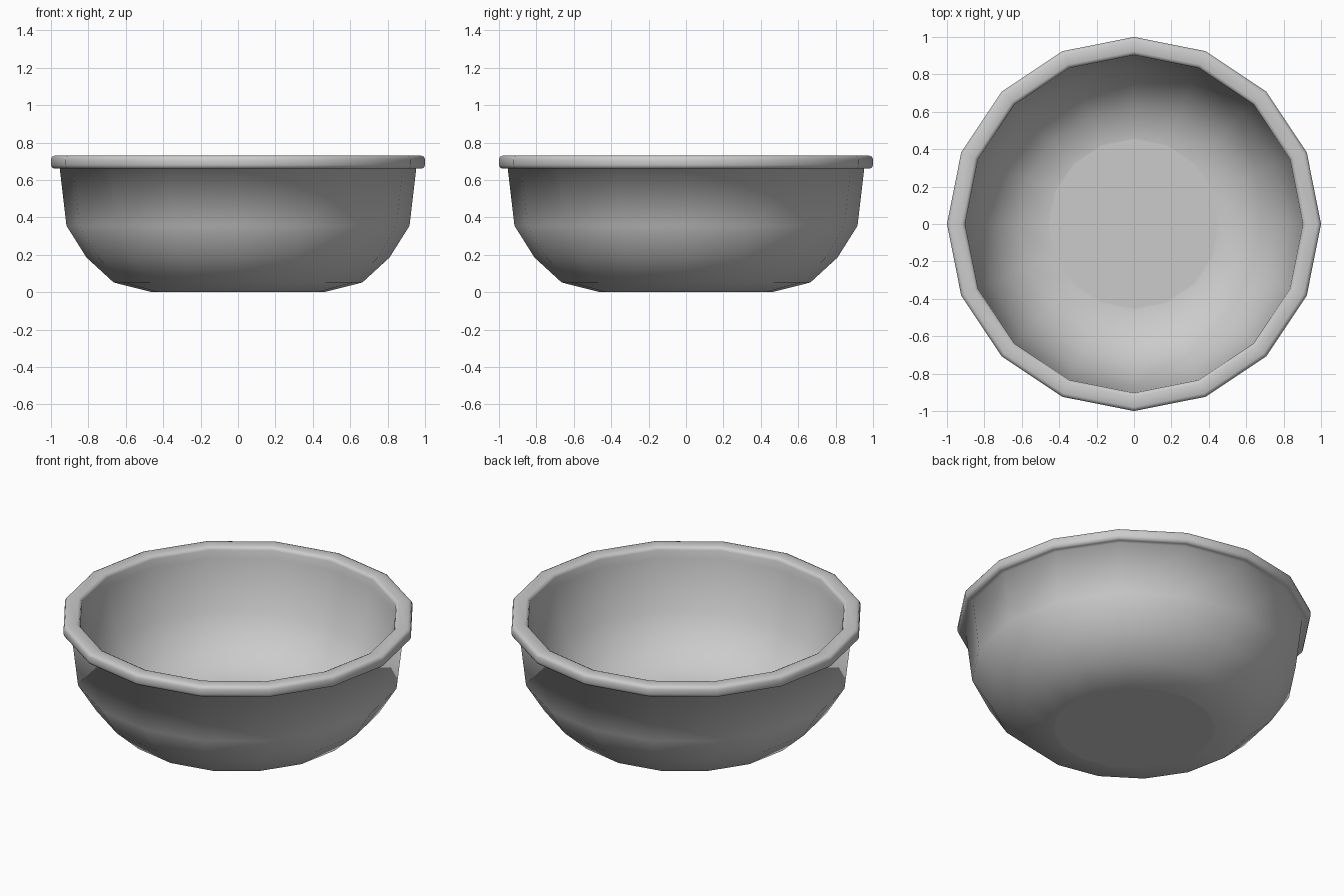
import bpy, math

if "Cube" in bpy.data.objects:
    bpy.data.objects.remove(bpy.data.objects["Cube"])

SIDES = 16

# closed outline of the bowl: outside, rim, then inside (radius, height)
outer = [(0.45, 0.0), (0.46, 0.0), (0.665, 0.052), (0.81, 0.185), (0.917, 0.355), (0.953, 0.66)]
rim = [(0.98, 0.66), (0.994, 0.666), (1.0, 0.68), (1.0, 0.71), (0.994, 0.724), (0.98, 0.73),
       (0.922, 0.73), (0.909, 0.724), (0.903, 0.71)]
inner = [(0.90, 0.66), (0.83, 0.355), (0.73, 0.22), (0.62, 0.125), (0.46, 0.08), (0.45, 0.08)]


def lathe(name, profile):
    """Spin a profile around z, capping the first and last rings."""
    verts, faces = [], []
    for r, z in profile:
        for i in range(SIDES):
            a = 2 * math.pi * i / SIDES
            verts.append((r * math.cos(a), r * math.sin(a), z))
    rows = len(profile)
    for k in range(rows - 1):
        for i in range(SIDES):
            j = (i + 1) % SIDES
            faces.append((k * SIDES + i, k * SIDES + j,
                          (k + 1) * SIDES + j, (k + 1) * SIDES + i))
    faces.append(tuple(reversed(range(SIDES))))
    faces.append(tuple((rows - 1) * SIDES + i for i in range(SIDES)))
    mesh = bpy.data.meshes.new(name)
    mesh.from_pydata(verts, [], faces)
    mesh.shade_smooth()
    obj = bpy.data.objects.new(name, mesh)
    bpy.context.collection.objects.link(obj)
    return obj


# bowl with rolled rim
lathe("bowl", outer + rim + inner)
